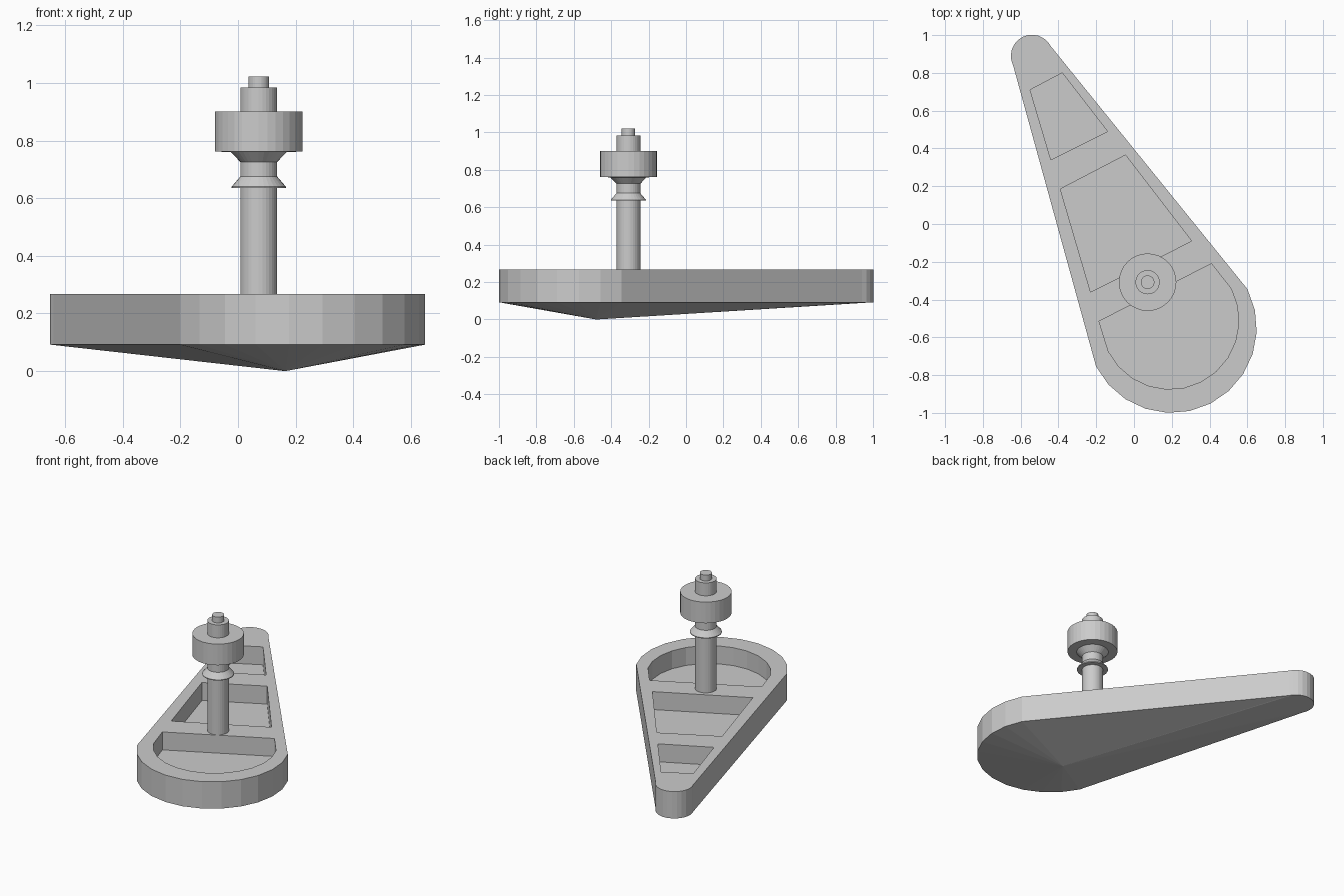
import bpy, bmesh, math

if "Cube" in bpy.data.objects:
    bpy.data.objects.remove(bpy.data.objects["Cube"])

AXIS = math.atan2(1.44, -0.735)      # direction from wide end to narrow end
DECK, RIM, FLOOR = 0.267, 0.092, 0.15


def arc(cx, cy, r, start, n):
    """Half circle of n segments, counter-clockwise from start angle."""
    return [(cx + r * math.cos(start + math.pi * i / n),
             cy + r * math.sin(start + math.pi * i / n)) for i in range(n + 1)]


def finish(bm, name):
    bmesh.ops.recalc_face_normals(bm, faces=bm.faces[:])
    mesh = bpy.data.meshes.new(name)
    bm.to_mesh(mesh)
    bm.free()
    obj = bpy.data.objects.new(name, mesh)
    bpy.context.collection.objects.link(obj)
    return obj


def ring(bm, pts, z):
    return [bm.verts.new((x, y, z)) for x, y in pts]


def walls(bm, a, b):
    n = len(a)
    for i in range(n):
        j = (i + 1) % n
        bm.faces.new((a[i], a[j], b[j], b[i]))


# Tapered body: two half circles joined by straight sides
outline = (arc(0.2, -0.55, 0.45, AXIS + math.pi / 2, 12)
           + arc(-0.54, 0.89, 0.112, AXIS - math.pi / 2, 12))
# Pockets sunk into the deck
pockets = [
    [(-0.55, 0.71), (-0.44, 0.34), (-0.14, 0.49), (-0.38, 0.80)],
    [(-0.39, 0.185), (-0.23, -0.36), (0.305, -0.09), (-0.045, 0.365)],
    [(0.41, -0.21), (-0.185, -0.515)]
    + arc(0.19, -0.51, 0.365, AXIS + math.pi / 2, 12),
]

bm = bmesh.new()
top = ring(bm, outline, DECK)
rim = ring(bm, outline, RIM)
walls(bm, top, rim)
# Shallow keel point underneath
apex = bm.verts.new((0.164, -0.48, 0))
for i in range(len(rim)):
    bm.faces.new((rim[i], rim[(i + 1) % len(rim)], apex))
# Pocket walls and floors
loops = [top]
for p in pockets:
    upper, lower = ring(bm, p, DECK), ring(bm, p, FLOOR)
    walls(bm, upper, lower)
    bm.faces.new(lower)
    loops.append(upper)
# Deck surface with pocket openings
edges = [bm.edges.get((l[i - 1], l[i])) for l in loops for i in range(len(l))]
bmesh.ops.triangle_fill(bm, edges=edges, use_beauty=True, normal=(0, 0, 1))
finish(bm, "tapered_body")

# Turned post: (radius, height) profile spun around its axis
profile = [(0, 0.255), (0.064, 0.255), (0.064, 0.635), (0.094, 0.635),
           (0.094, 0.64), (0.064, 0.675), (0.064, 0.726), (0.097, 0.76),
           (0.152, 0.762), (0.152, 0.90), (0.064, 0.90), (0.064, 0.984),
           (0.036, 0.984), (0.036, 1.022), (0, 1.022)]
bm = bmesh.new()
vs = [bm.verts.new((r, 0, z)) for r, z in profile]
es = [bm.edges.new(vs[i:i + 2]) for i in range(len(vs) - 1)]
bmesh.ops.spin(bm, geom=vs + es, cent=(0, 0, 0), axis=(0, 0, 1),
               angle=2 * math.pi, steps=32, use_merge=True)
bmesh.ops.remove_doubles(bm, verts=bm.verts[:], dist=1e-4)
post = finish(bm, "turned_post")
post.location = (0.072, -0.308, 0)
